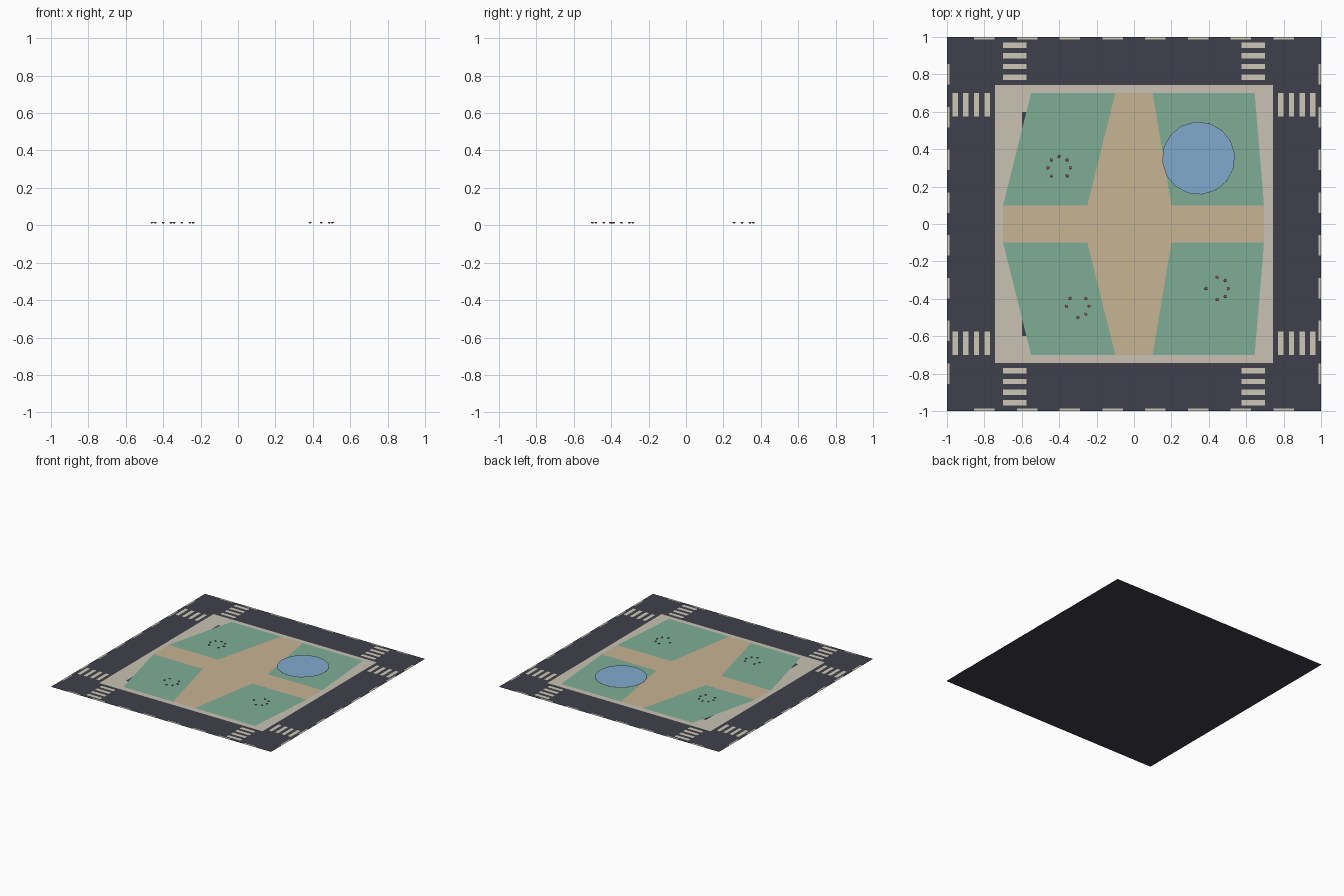
import bpy, bmesh, math

if "Cube" in bpy.data.objects:
    bpy.data.objects.remove(bpy.data.objects["Cube"])


def material(name, r, g, b):
    lin = [((c / 255 + 0.055) / 1.055) ** 2.4 for c in (r, g, b)]
    m = bpy.data.materials.new(name)
    m.diffuse_color = (*lin, 1)
    m.use_nodes = True
    m.node_tree.nodes["Principled BSDF"].inputs["Base Color"].default_value = m.diffuse_color
    return m


ROAD = material("asphalt", 64, 64, 76)
PAINT = material("road_paint", 205, 201, 182)
WALK = material("pavement_stone", 200, 194, 178)
PATH = material("sandy_path", 199, 179, 147)
GRASS = material("grass_green", 126, 174, 150)
WATER = material("water_blue", 128, 170, 206)
FLOWER = material("flower_rose", 185, 120, 125)


def plates(name, polys, z, mat):
    """One object made of flat upward-facing polygons."""
    bm = bmesh.new()
    for poly in polys:
        f = bm.faces.new([bm.verts.new((x, y, z)) for x, y in poly])
        f.normal_update()
        if f.normal.z < 0:
            f.normal_flip()
    me = bpy.data.meshes.new(name)
    bm.to_mesh(me)
    bm.free()
    me.materials.append(mat)
    ob = bpy.data.objects.new(name, me)
    bpy.context.collection.objects.link(ob)
    return ob


def rect(cx, cy, w, h):
    return [(cx + sx * w / 2, cy + sy * h / 2)
            for sx, sy in ((-1, -1), (1, -1), (1, 1), (-1, 1))]


def circle(cx, cy, r, n, turn=0.0):
    return [(cx + r * math.cos(turn + i * math.tau / n),
             cy + r * math.sin(turn + i * math.tau / n)) for i in range(n)]


# road base
plates("road", [rect(0, 0, 2, 2)], 0, ROAD)

# edge dashes and zebra crossings
dashes, stripes = [], []
for s in (-1, 1):
    for i in range(8):
        t = -0.8 + i * 1.6 / 7
        dashes += [rect(t, s * 0.993, 0.11, 0.014), rect(s * 0.993, t, 0.014, 0.11)]
    for c in (-0.637, 0.637):
        for i in range(4):
            d = s * (0.785 + i * 0.057)
            stripes += [rect(c, d, 0.127, 0.028), rect(d, c, 0.028, 0.127)]
plates("lane_dashes", dashes, 0.001, PAINT)
plates("crossing_stripes", stripes, 0.001, PAINT)

# pavement block and dark under-layer showing at the left corners
plates("pavement", [rect(0, 0, 1.484, 1.484)], 0.0015, WALK)
plates("ground_underlay", [rect(0, 0, 1.2, 1.2)], 0.0025, ROAD)

# lawns, mirrored front to back
left = [(-0.7, 0.1), (-0.25, 0.1), (-0.1, 0.7), (-0.55, 0.7)]
right = [(0.2, 0.1), (0.695, 0.1), (0.645, 0.7), (0.1, 0.7)]
flip = lambda p: [(x, -y) for x, y in p]
plates("lawns", [left, right, flip(left), flip(right)], 0.004, GRASS)

# crossing paths between the lawns
half = [(-0.25, 0.1), (0.2, 0.1), (0.1, 0.7), (-0.1, 0.7)]
plates("paths", [rect(-0.0025, 0, 1.395, 0.2), half, flip(half)], 0.004, PATH)

# pond with thin dark rim
plates("pond_rim", [circle(0.345, 0.352, 0.195, 16, 0.1)], 0.011, ROAD)
plates("pond_water", [circle(0.345, 0.352, 0.192, 32)], 0.014, WATER)

# rings of small flowers: centre and the eighths that are planted
beds = [(-0.4, 0.3, (0, 1, 2, 3, 4, 5, 7)),
        (0.445, -0.345, (0, 1, 2, 4, 6, 7)),
        (-0.3, -0.44, (0, 1, 3, 4, 6, 7))]
bm = bmesh.new()
for cx, cy, slots in beds:
    for k in slots:
        a = k * math.tau / 8
        new = bmesh.ops.create_icosphere(bm, subdivisions=1, radius=0.009)["verts"]
        bmesh.ops.scale(bm, vec=(1, 1, 0.5), verts=new)
        bmesh.ops.translate(bm, verts=new, vec=(
            cx + 0.06 * math.cos(a), cy + 0.06 * math.sin(a), 0.014))
me = bpy.data.meshes.new("flowers")
bm.to_mesh(me)
bm.free()
me.materials.append(FLOWER)
bpy.context.collection.objects.link(bpy.data.objects.new("flowers", me))
